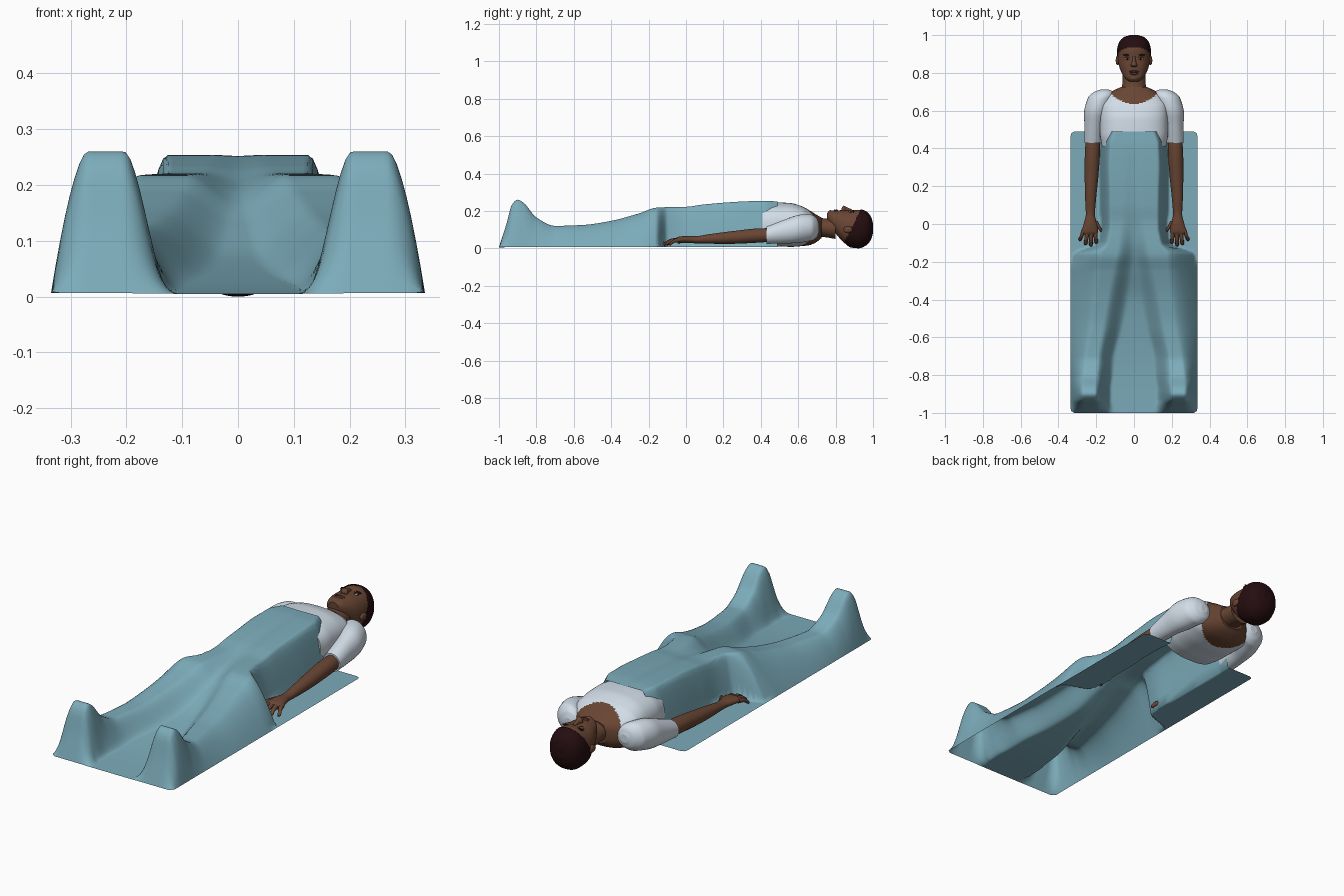
import bpy, bmesh, math
from mathutils import Vector

cube = bpy.data.objects.get("Cube")
if cube:
    bpy.data.objects.remove(cube, do_unlink=True)


def material(name, rgb):
    m = bpy.data.materials.new(name)
    m.use_nodes = True
    m.diffuse_color = (*rgb, 1)
    bsdf = next(n for n in m.node_tree.nodes if n.type == "BSDF_PRINCIPLED")
    bsdf.inputs["Base Color"].default_value = (*rgb, 1)
    bsdf.inputs["Roughness"].default_value = 0.8
    return m


BLUE = material("blanket blue", (0.2, 0.41, 0.49))
WHITE = material("shirt white", (0.64, 0.72, 0.8))
SKIN = material("brown skin", (0.14, 0.06, 0.033))
HAIR = material("dark hair", (0.018, 0.004, 0.005))
LIP = material("lip brown", (0.09, 0.034, 0.024))
EYE = material("eye white", (0.45, 0.4, 0.36))


def sample(rows, t):
    """Monotone smooth interpolation of rows keyed by their first value."""
    n = len(rows)
    i = 0
    while i < n - 2 and t > rows[i + 1][0]:
        i += 1

    def secant(k, c):
        return (rows[k + 1][c] - rows[k][c]) / (rows[k + 1][0] - rows[k][0])

    def slope(k, c):
        if k == 0:
            return secant(0, c)
        if k == n - 1:
            return secant(n - 2, c)
        a, b = secant(k - 1, c), secant(k, c)
        return 2 * a * b / (a + b) if a * b > 0 else 0

    h = rows[i + 1][0] - rows[i][0]
    u = min(max((t - rows[i][0]) / h, 0), 1)
    s = u * u * (3 - 2 * u)
    return [rows[i][c] * (1 - s) + rows[i + 1][c] * s
            + h * u * (1 - u) * ((1 - u) * slope(i, c) - u * slope(i + 1, c))
            for c in range(1, len(rows[0]))]


def finish(name, bm, mats, rule=None, outward=True):
    if outward:
        bmesh.ops.recalc_face_normals(bm, faces=bm.faces[:])
    for f in bm.faces:
        f.smooth = len(f.verts) < 5
        if rule:
            f.material_index = rule(f.calc_center_median())
    me = bpy.data.meshes.new(name)
    bm.to_mesh(me)
    bm.free()
    for m in mats:
        me.materials.append(m)
    ob = bpy.data.objects.new(name, me)
    bpy.context.collection.objects.link(ob)
    return ob


def loft(name, rows, mats, side=1, power=2.0, steps=5, segs=28, rule=None, cut=None):
    """Rows are (y, x, z, half width, half height); rings stand across y."""
    rows = sorted(rows)
    ys = [a[0] + (b[0] - a[0]) * k / steps for a, b in zip(rows, rows[1:]) for k in range(steps)]
    bm = bmesh.new()
    rings = []
    for y in ys + [rows[-1][0]]:
        x, z, rx, rz = sample(rows, y)
        ring = []
        for k in range(segs):
            a = math.tau * k / segs
            c, s = math.cos(a), math.sin(a)
            e = 2 / power
            ring.append(bm.verts.new((side * (x + rx * math.copysign(abs(c) ** e, c)), y,
                                      z + rz * math.copysign(abs(s) ** e, s))))
        rings.append(ring)
    for a, b in zip(rings, rings[1:]):
        for k in range(segs):
            j = (k + 1) % segs
            bm.faces.new((a[k], a[j], b[j], b[k]))
    bm.faces.new(rings[0])
    bm.faces.new(rings[-1])
    bmesh.ops.recalc_face_normals(bm, faces=bm.faces[:])
    if cut:
        gone = [f for f in bm.faces if cut(f.calc_center_median())]
        bmesh.ops.delete(bm, geom=gone, context="FACES")
    return finish(name, bm, mats, rule)


def ball(name, loc, size, mat):
    bm = bmesh.new()
    bmesh.ops.create_uvsphere(bm, u_segments=16, v_segments=10, radius=1)
    for v in bm.verts:
        v.co = Vector(loc) + Vector(a * b for a, b in zip(v.co, size))
    return finish(name, bm, [mat])


def spans(rows):
    """(y, half width, bottom, top) to centred loft rows."""
    return [(y, 0, (lo + hi) / 2, w, (hi - lo) / 2) for y, w, lo, hi in rows]


# Blanket: y, ridge height, middle height, inner foot, inner top, outer top, outer foot
DRAPE = [
    (-1.0, .006, .005, .10, .20, .27, .335),
    (-.96, .13, .006, .11, .205, .27, .335),
    (-.93, .235, .007, .12, .205, .27, .335),
    (-.90, .26, .008, .12, .205, .27, .335),
    (-.87, .245, .009, .12, .205, .27, .335),
    (-.80, .165, .012, .11, .20, .265, .335),
    (-.70, .12, .02, .10, .19, .25, .335),
    (-.55, .125, .04, .06, .165, .22, .335),
    (-.40, .147, .07, .03, .14, .20, .335),
    (-.25, .187, .13, .01, .11, .18, .335),
    (-.16, .217, .17, 0, .09, .175, .32),
    (-.10, .22, .19, 0, .08, .14, .19),
    (0, .222, .21, 0, .07, .125, .175),
    (.1, .235, .23, 0, .06, .125, .18),
    (.3, .25, .247, 0, .05, .13, .185),
    (.42, .254, .252, 0, .05, .125, .185),
    (.49, .25, .249, 0, .05, .10, .18),
]


def drape_height(a, row):
    ridge, middle, foot_in, top_in, top_out, foot_out = row
    if a < top_in:
        t = max(0, (a - foot_in) / (top_in - foot_in))
        return middle + (ridge - middle) * t * t * (3 - 2 * t)
    t = min(1, max(0, (a - top_out) / (foot_out - top_out)))
    return .006 + (ridge - .006) * (1 - t ** 1.6)


def blanket():
    nx, ny, r = 80, 180, .02
    bm = bmesh.new()
    grid = []
    for j in range(ny + 1):
        y = -1 + 1.49 * j / ny
        row = sample(DRAPE, y)
        d = max(0, r - min(y + 1, .49 - y))
        half = .335 - r + math.sqrt(max(0, r * r - d * d))
        xs = [half * (2 * i / nx - 1) for i in range(nx + 1)]
        grid.append([bm.verts.new((x, y, drape_height(abs(x), row))) for x in xs])
    for a, b in zip(grid, grid[1:]):
        for i in range(nx):
            bm.faces.new((a[i], a[i + 1], b[i + 1], b[i]))
    finish("blanket", bm, [BLUE], outward=False)


blanket()

# Shirt body with a scooped neckline
loft("shirt_body", spans([
    (.41, .17, .015, .235), (.48, .18, .01, .245), (.55, .18, .008, .243), (.62, .18, .012, .225),
    (.67, .155, .02, .197), (.70, .12, .035, .178), (.725, .07, .055, .165)]),
    [WHITE, SKIN], power=2.5, steps=10, segs=64,
    rule=lambda c: int(c.y > (.635 if c.z > .1 else .6) + 3.6 * c.x ** 2))
loft("neck", spans([(.66, .08, .06, .175), (.70, .068, .065, .165), (.74, .062, .06, .16),
                    (.80, .06, .05, .16)]), [SKIN])

# Head and hair share one set of sections
SKULL = [(.755, .025, .15, .19), (.77, .045, .125, .2), (.80, .065, .08, .202),
         (.84, .08, .035, .204), (.88, .086, .008, .203), (.92, .085, .004, .206),
         (.96, .074, .02, .193), (.985, .05, .05, .165), (.996, .018, .085, .13)]
loft("head", spans(SKULL), [SKIN], power=2.2, segs=40)
loft("hair", spans([(y + .004, w + .004, lo - .004, hi + .004) for y, w, lo, hi in SKULL]),
     [HAIR], power=2.2, steps=8, segs=64, cut=lambda c: c.y < .83 + .5 * c.z)

# Face
loft("nose", [(.831, 0, .205, .012, .008), (.842, 0, .209, .018, .019),
              (.86, 0, .205, .010, .015), (.888, 0, .198, .008, .009)], [SKIN])
ball("upper_lip", (0, .807, .2, ), (.026, .006, .008), LIP)
ball("lower_lip", (0, .796, .199), (.022, .007, .009), LIP)
ball("chin", (0, .773, .186), (.026, .016, .018), SKIN)

for word, s in (("left", 1), ("right", -1)):
    ball(word + "_eye", (s * .035, .875, .195), (.014, .006, .006), EYE)
    ball(word + "_iris", (s * .035, .875, .198), (.006, .006, .005), HAIR)
    ball(word + "_upper_lid", (s * .035, .881, .195), (.017, .005, .008), SKIN)
    ball(word + "_eyebrow", (s * .037, .895, .196), (.021, .004, .006), HAIR)
    ball(word + "_ear", (s * .087, .866, .1), (.01, .025, .018), SKIN)

    # Sleeve, arm and palm
    loft(word + "_sleeve", [
        (.712, .155, .11, .02, .02), (.70, .16, .11, .05, .05), (.67, .175, .11, .068, .07),
        (.61, .195, .105, .067, .075), (.53, .21, .09, .053, .064), (.43, .217, .07, .046, .046)],
        [WHITE], s)
    loft(word + "_arm", [
        (.47, .217, .072, .036, .036), (.38, .22, .068, .04, .038), (.25, .225, .058, .036, .034),
        (.12, .23, .05, .028, .025), (.05, .231, .046, .024, .019), (0, .231, .047, .036, .019),
        (-.04, .234, .046, .043, .016), (-.058, .236, .042, .036, .011)], [SKIN], s)

    # Fingers splay out and bend down to the blanket
    fingers = {"thumb": (.203, .015, .162, -.06), "index_finger": (.207, -.035, .2, -.105),
               "middle_finger": (.226, -.04, .228, -.12), "ring_finger": (.247, -.04, .256, -.112),
               "little_finger": (.266, -.03, .285, -.09)}
    for finger, (x0, y0, x1, y1) in fingers.items():
        mx, my = (x0 + x1) / 2, (y0 + y1) / 2
        loft(word + "_" + finger, [
            (y0, x0, .045, .012, .012), (my, mx, .041, .0105, .0105),
            (y1 + .008, x1, .025, .009, .009), (y1, x1, .021, .004, .004)],
            [SKIN], s, steps=4, segs=12)
